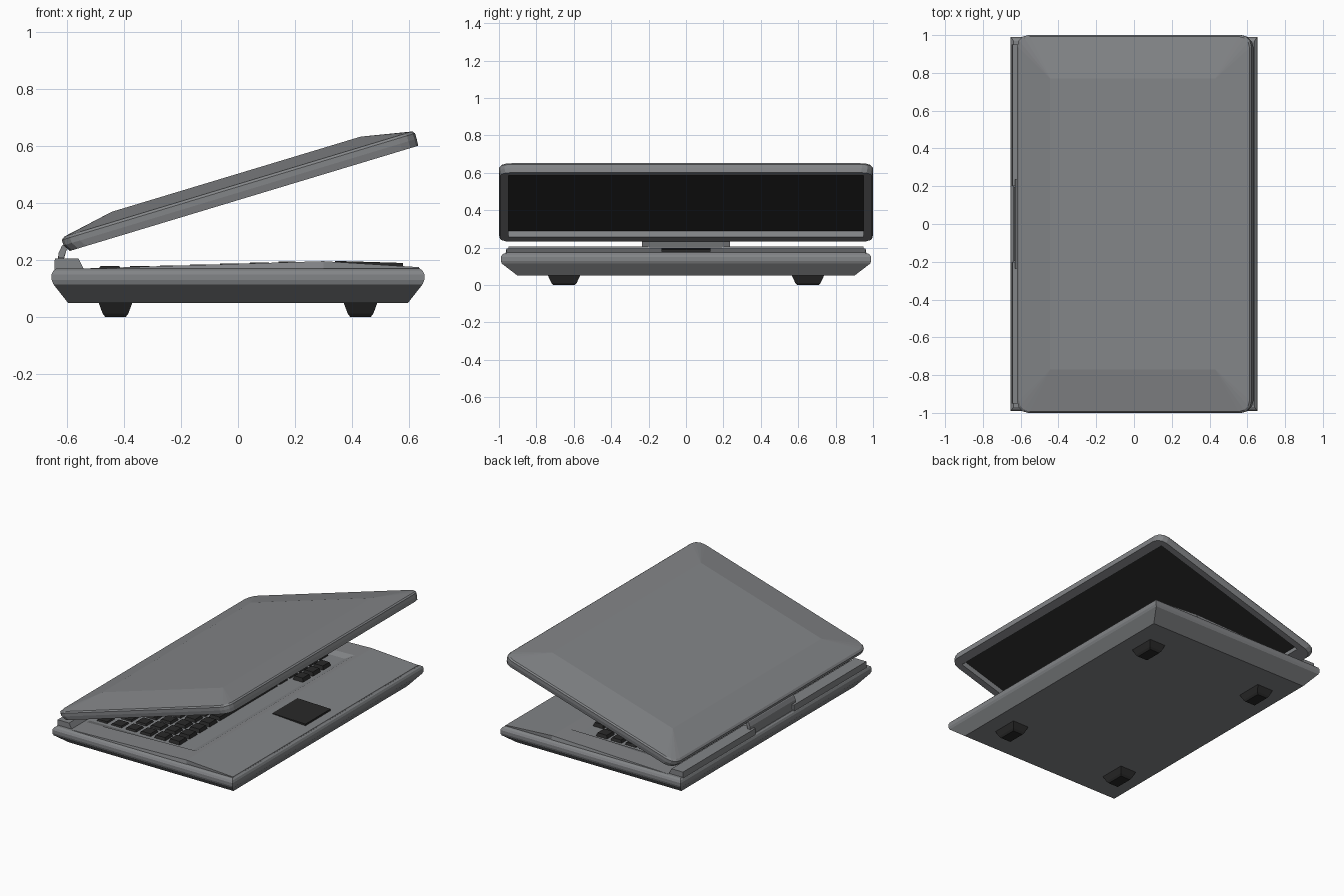
import bpy, bmesh, math
from mathutils import Vector, Matrix

if "Cube" in bpy.data.objects:
    bpy.data.objects.remove(bpy.data.objects["Cube"])


def material(name, rgb):
    m = bpy.data.materials.new(name)
    m.diffuse_color = (*rgb, 1)
    m.use_nodes = True
    m.node_tree.nodes["Principled BSDF"].inputs["Base Color"].default_value = m.diffuse_color
    return m


GREY = material("case_grey", (0.225, 0.232, 0.242))
BLACK = material("key_black", (0.022, 0.022, 0.022))
SCREEN = material("screen_black", (0.027, 0.027, 0.027))


def finish(name, bm, mat):
    bmesh.ops.recalc_face_normals(bm, faces=bm.faces)
    me = bpy.data.meshes.new(name)
    bm.to_mesh(me)
    bm.free()
    me.materials.append(mat)
    ob = bpy.data.objects.new(name, me)
    bpy.context.collection.objects.link(ob)
    return ob


def loft(bm, rings):
    """Skin equal-length point rings and cap both ends."""
    vs = [[bm.verts.new(p) for p in r] for r in rings]
    n = len(vs[0])
    for a, b in zip(vs, vs[1:]):
        for i in range(n):
            j = (i + 1) % n
            bm.faces.new((a[i], a[j], b[j], b[i]))
    bm.faces.new(vs[0])
    bm.faces.new(vs[-1])


def rect(x0, x1, y0, y1, z):
    """Rectangle ring; z is a number or a function of x."""
    f = z if callable(z) else (lambda x: z)
    return [(x, y, f(x)) for x, y in ((x0, y0), (x1, y0), (x1, y1), (x0, y1))]


def rounded(x0, x1, yh, z, r, k=3):
    """Rectangle ring with rounded corners."""
    pts = []
    corners = ((x1 - r, yh - r, 0), (x0 + r, yh - r, 90),
               (x0 + r, r - yh, 180), (x1 - r, r - yh, 270))
    for cx, cy, a in corners:
        for i in range(k + 1):
            t = math.radians(a + 90 * i / k)
            pts.append((cx + r * math.cos(t), cy + r * math.sin(t), z))
    return pts


def prism(bm, profile, y0, y1):
    """Extrude an x-z profile along y."""
    loft(bm, [[(x, y, z) for x, z in profile] for y in (y0, y1)])


# Base shell with sloped underside and rounded rim
bm = bmesh.new()
loft(bm, [rect(-hx, hx, -hy, hy, z) for z, hx, hy in (
    (0.05, 0.597, 0.90), (0.115, 0.648, 0.985), (0.13, 0.654, 0.99),
    (0.15, 0.654, 0.99), (0.163, 0.648, 0.983), (0.17, 0.638, 0.97))])
finish("base_shell", bm, GREY)


# Keyboard deck rising to the front, with a sunken well
def deck_z(x):
    return 0.1705 + (x + 0.54) * 0.0255 / 0.84


bm = bmesh.new()
loft(bm, [rect(-0.54, 0.30, -0.965, 0.965, 0.165),
          rect(-0.54, 0.30, -0.96, 0.96, deck_z),
          rect(-0.525, 0.27, -0.82, 0.82, deck_z),
          rect(-0.52, 0.22, -0.79, 0.79, 0.1705)])
finish("keyboard_deck", bm, GREY)

# Palm rest sloping down to the user
bm = bmesh.new()
prism(bm, [(0.30, 0.165), (0.30, 0.196), (0.635, 0.175), (0.64, 0.165)], -0.96, 0.96)
finish("palm_rest", bm, GREY)

# Rear ridge, split for the hinge
ridge = [(-0.645, 0.16), (-0.643, 0.205), (-0.56, 0.205), (-0.54, 0.165)]
bm = bmesh.new()
for s in (-1, 1):
    prism(bm, ridge, s * 0.20, s * 0.95)
finish("rear_ridge", bm, GREY)

# Hinge
bm = bmesh.new()
prism(bm, [(-0.635, 0.165), (-0.63, 0.225), (-0.618, 0.25), (-0.60, 0.262),
           (-0.585, 0.25), (-0.602, 0.235), (-0.612, 0.20), (-0.612, 0.165)], -0.195, 0.195)
prism(bm, [(-0.63, 0.207), (-0.63, 0.225), (-0.618, 0.25), (-0.60, 0.262),
           (-0.585, 0.25), (-0.602, 0.235), (-0.612, 0.207)], -0.235, 0.235)
finish("hinge", bm, GREY)


# Keys
def key(bm, x, y, w, d=0.082):
    top = max(deck_z(x) + 0.002, 0.179)
    hx, hy, b = d / 2, w / 2, 0.008
    loft(bm, [rect(x - hx, x + hx, y - hy, y + hy, 0.166),
              rect(x - hx + b, x + hx - b, y - hy + b, y + hy - b, top)])


bm = bmesh.new()
for row in range(6):
    x = -0.45 + row * 0.105
    for col in range(15):
        y = -0.728 + col * 0.104
        if row == 5 and 4 <= col <= 9:
            continue
        key(bm, x, y, 0.084)
key(bm, 0.075, -0.052, 0.60)
for y in (0.416, 0.52, 0.624):
    key(bm, 0.172, y, 0.084, 0.075)
finish("keys", bm, BLACK)

# Trackpad
bm = bmesh.new()
loft(bm, [rect(0.34, 0.58, -0.13, 0.13, 0.17),
          rect(0.34, 0.58, -0.13, 0.13, lambda x: 0.197 - (x - 0.34) * 0.03)])
finish("trackpad", bm, BLACK)

# Feet
bm = bmesh.new()
for sx in (-1, 1):
    for sy in (-1, 1):
        cx, cy = sx * 0.43, sy * 0.652
        loft(bm, [rect(cx - a, cx + a, cy - b, cy + b, z) for z, a, b in (
            (0.055, 0.061, 0.088), (0.012, 0.045, 0.068), (0.0, 0.036, 0.058))])
finish("feet", bm, BLACK)

# Lid, modelled flat then tilted about its rear lower edge
tilt = Matrix.Translation(Vector((-0.59, 0, 0.232))) @ Matrix.Rotation(-math.radians(16.8), 4, "Y")
bm = bmesh.new()
loft(bm, [rounded(0.085, 1.22, 0.95, 0.036, 0.002),
          rounded(0.085, 1.22, 0.95, 0.0, 0.002),
          rounded(0.0, 1.277, 0.995, 0.0, 0.06),
          rounded(-0.016, 1.279, 1.0, 0.025, 0.06),
          rounded(-0.016, 1.279, 1.0, 0.045, 0.06),
          rounded(-0.004, 1.272, 0.993, 0.054, 0.06),
          rounded(0.18, 1.093, 0.77, 0.089, 0.002)])
bm.transform(tilt)
finish("lid", bm, GREY)

# Screen plate at the bottom of the lid recess
bm = bmesh.new()
loft(bm, [rect(0.087, 1.218, -0.948, 0.948, z) for z in (0.033, 0.038)])
bm.transform(tilt)
finish("screen", bm, SCREEN)
